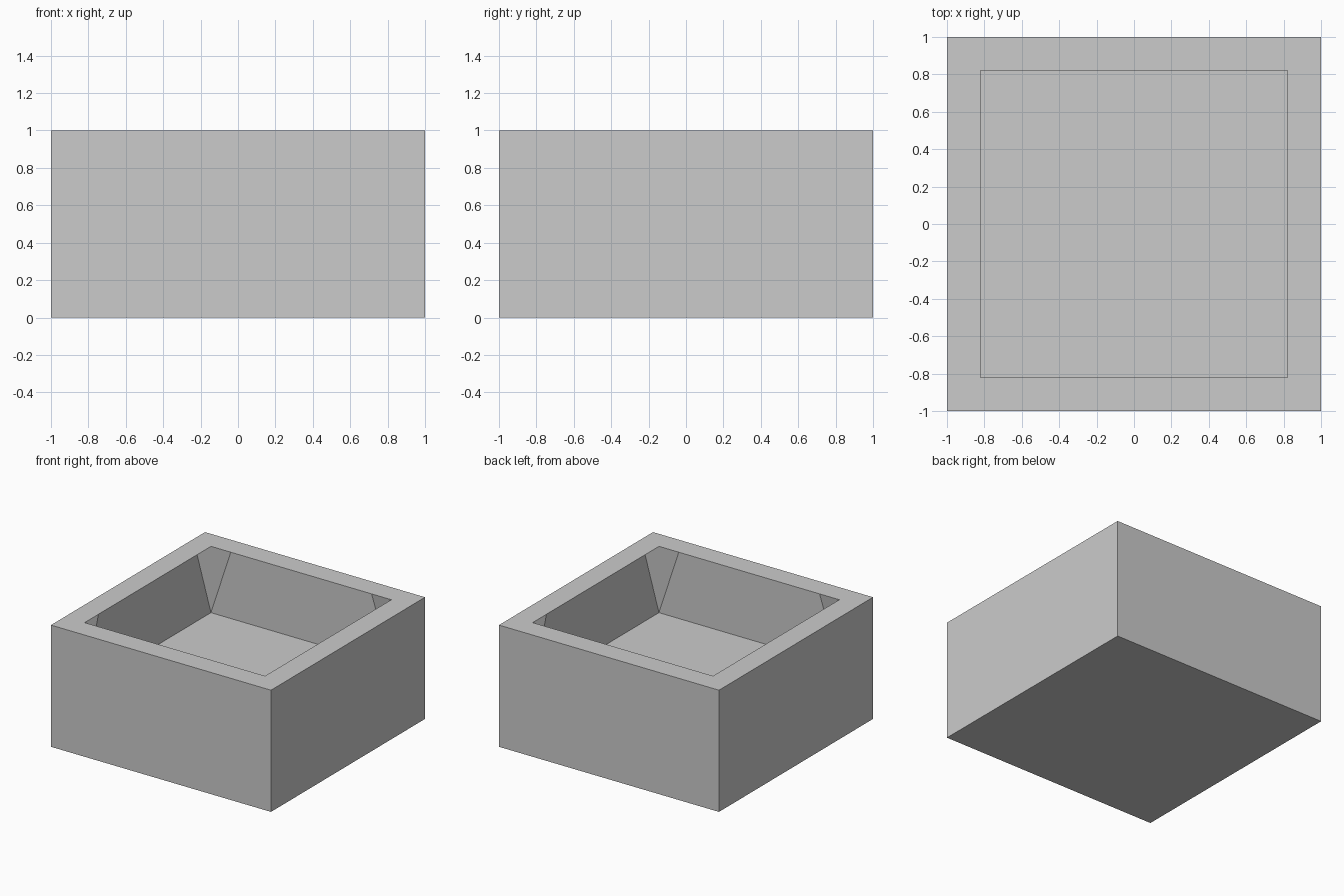
import bpy, bmesh
from mathutils import Matrix, Vector
from math import pi

if "Cube" in bpy.data.objects:
    bpy.data.objects.remove(bpy.data.objects["Cube"])

OUT, INN, CUT, TOP, FLOOR = 1.0, 0.82, 0.64, 1.0, 0.455

bm = bmesh.new()


def ring(x, y, z):
    """Four vertices, one per corner, by quarter turns about z."""
    return [bm.verts.new(Matrix.Rotation(k * pi / 2, 3, 'Z') @ Vector((x, y, z)))
            for k in range(4)]


base = ring(-OUT, -OUT, 0)
outer = ring(-OUT, -OUT, TOP)
rim = ring(-INN, -INN, TOP)
after = ring(-CUT, -INN, TOP)    # rim point just past each corner
before = ring(-INN, -CUT, TOP)   # rim point just ahead of each corner
floor = ring(-INN, -INN, FLOOR)

# underside and recessed floor
bm.faces.new(base[::-1])
bm.faces.new(floor)

for k in range(4):
    n = (k + 1) % 4
    # outer side and flat rim
    bm.faces.new((base[k], base[n], outer[n], outer[k]))
    bm.faces.new((outer[k], outer[n], rim[n], before[n], after[k], rim[k]))
    # tapered inner wall and folded corner face
    bm.faces.new((after[k], before[n], floor[n], floor[k]))
    bm.faces.new((rim[k], after[k], floor[k], before[k]))

bm.normal_update()
mesh = bpy.data.meshes.new("open_box")
bm.to_mesh(mesh)
bm.free()
box = bpy.data.objects.new("open_box", mesh)
bpy.context.collection.objects.link(box)
